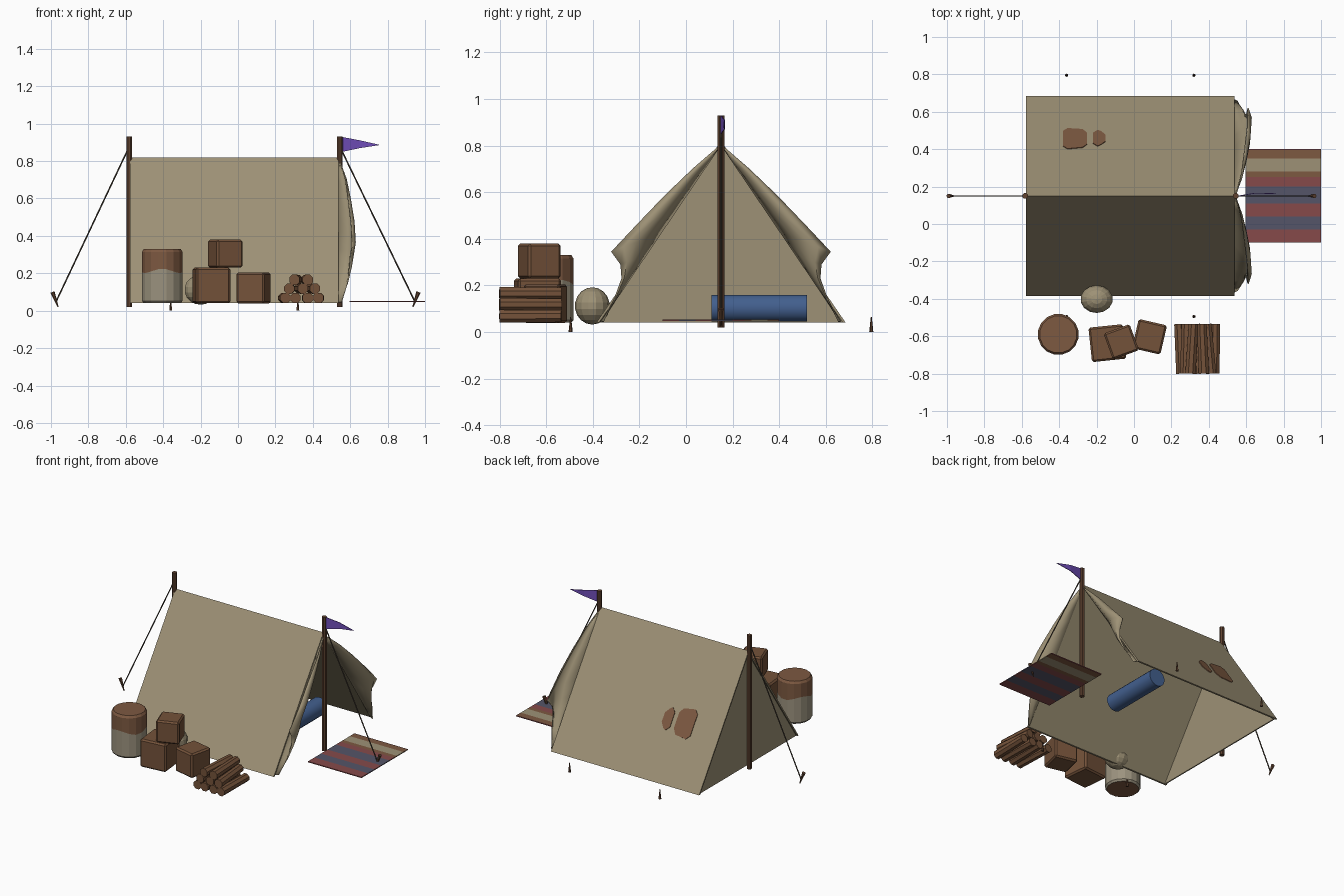
import bpy, bmesh, math, random
from mathutils import Vector, Matrix

if "Cube" in bpy.data.objects:
    bpy.data.objects.remove(bpy.data.objects["Cube"])

random.seed(3)


def mat(name, r, g, b):
    m = bpy.data.materials.new(name)
    m.diffuse_color = (r, g, b, 1)
    m.use_nodes = True
    m.node_tree.nodes["Principled BSDF"].inputs["Base Color"].default_value = m.diffuse_color
    return m


CANVAS = mat("canvas", 0.34, 0.285, 0.18)
CLOTH = mat("grey_cloth", 0.33, 0.29, 0.21)
WOOD = mat("wood", 0.175, 0.085, 0.042)
LEATHER = mat("leather", 0.205, 0.10, 0.053)
POLE = mat("dark_wood", 0.115, 0.055, 0.03)
ROPE = mat("rope", 0.07, 0.055, 0.04)
BLUE = mat("blanket_blue", 0.055, 0.115, 0.27)
RUGBLUE = mat("rug_blue", 0.09, 0.09, 0.14)
RED = mat("rug_red", 0.24, 0.068, 0.068)
PURPLE = mat("flag_purple", 0.16, 0.075, 0.48)

CY, TOP, BASE, HALF = 0.15, 0.82, 0.04, 0.535   # tent centre line, ridge, hem, half width


def obj(name, verts, faces, *mats, smooth=None, solid=0, offset=-1):
    me = bpy.data.meshes.new(name)
    me.from_pydata([tuple(v) for v in verts], [], faces)
    for m in mats:
        me.materials.append(m)
    bm = bmesh.new()
    bm.from_mesh(me)
    bmesh.ops.recalc_face_normals(bm, faces=bm.faces)
    bm.to_mesh(me)
    bm.free()
    o = bpy.data.objects.new(name, me)
    bpy.context.collection.objects.link(o)
    if solid:
        s = o.modifiers.new("thickness", "SOLIDIFY")
        s.thickness, s.offset = solid, offset
    if smooth:
        bpy.ops.object.select_all(action='DESELECT')
        o.select_set(True)
        bpy.context.view_layer.objects.active = o
        bpy.ops.object.shade_smooth_by_angle(angle=math.radians(smooth))
    return o


def rod(name, a, b, r1, r2, n, m, smooth=None):
    """Cylinder or cone between two points."""
    a, b = Vector(a), Vector(b)
    q = (b - a).to_track_quat('Z', 'Y')
    ring = [Vector((math.cos(t), math.sin(t), 0)) for t in (2 * math.pi * (i + .5) / n for i in range(n))]
    v = [a + q @ (p * r1) for p in ring] + [b + q @ (p * r2) for p in ring]
    f = [(i, (i + 1) % n, n + (i + 1) % n, n + i) for i in range(n)]
    f += [tuple(range(n))[::-1], tuple(range(n, 2 * n))]
    return obj(name, v, f, m, smooth=smooth)


def box(name, c, size, yaw, m, bevel):
    bm = bmesh.new()
    bmesh.ops.create_cube(bm, size=1, matrix=Matrix.Translation(c) @ Matrix.Rotation(math.radians(yaw), 4, 'Z')
                          @ Matrix.Diagonal((*size, 1)))
    bmesh.ops.bevel(bm, geom=bm.edges[:], offset=bevel, segments=1, affect='EDGES')
    me = bpy.data.meshes.new(name)
    bm.to_mesh(me)
    bm.free()
    me.materials.append(m)
    o = bpy.data.objects.new(name, me)
    bpy.context.collection.objects.link(o)
    return o


# Tent roof: one folded sheet of canvas
X0, X1 = -0.578, 0.538
sec = [(CY - HALF, BASE), (CY, TOP), (CY + HALF, BASE), (CY + HALF - .012, BASE), (CY, TOP - .017), (CY - HALF + .012, BASE)]
v = [(x, y, z) for x in (X0, X1) for y, z in sec]
f = [(i, (i + 1) % 6, 6 + (i + 1) % 6, 6 + i) for i in range(6)]
f += [(0, 1, 4, 5), (1, 2, 3, 4), (6, 7, 10, 11), (7, 8, 9, 10)]
obj("tent_roof", v, f, CANVAS)

# Closed rear wall
obj("rear_wall", [(-.565, CY - HALF + .012, BASE), (-.565, CY + HALF - .012, BASE), (-.565, CY, TOP - .015)],
    [(0, 1, 2)], CANVAS, solid=.008, offset=0)

# Door flaps pulled outward: grid between the roof edge and a scalloped free edge
free = [(.545, .005, .80), (.575, .12, .70), (.59, .24, .585), (.605, .36, .46), (.61, .47, .345),
        (.60, .43, .29), (.595, .425, .23), (.585, .455, .15), (.555, .505, .045)]
COLS = 5
for side, word in ((1, "back"), (-1, "front")):
    v, f = [], []
    for j, (fx, fy, fz) in enumerate(free):
        t = j / (len(free) - 1)
        for i in range(COLS):
            u = i / (COLS - 1)
            y = (HALF - .02) * t * (1 - u) + fy * u
            z = (TOP - .015 + (BASE - TOP + .02) * t) * (1 - u) + fz * u
            x = .536 * (1 - u) + fx * u + .05 * math.sin(math.pi * t) * math.sin(math.pi * u)
            v.append((x, CY + side * y, z))
    for j in range(len(free) - 1):
        for i in range(COLS - 1):
            a = j * COLS + i
            f.append((a, a + 1, a + COLS + 1, a + COLS))
    obj(word + "_door_flap", v, f, CANVAS, smooth=50, solid=.006, offset=0)

# Leather patches on the rear slope
n = Vector((0, TOP - BASE, HALF)).normalized()
for k, (xa, xb, ya, yb) in enumerate([(-.38, -.25, .40, .51), (-.22, -.152, .415, .50)]):
    c = .025
    pts = [(xa, ya + c * .6), (xa + c, ya), (xb - c, ya + c * .3), (xb, ya + c), (xb, yb - c), (xb - c, yb - c * .2),
           (xa + c, yb), (xa, yb - c * .6)]
    v = [Vector((x, y, TOP - (y - CY) * (TOP - BASE) / HALF)) + n * h for h in (-.001, .004) for x, y in pts]
    f = [tuple(range(8))[::-1], tuple(range(8, 16))] + [(i, (i + 1) % 8, 8 + (i + 1) % 8, 8 + i) for i in range(8)]
    obj(f"patch_{k}", v, f, LEATHER)

# Poles, guy ropes and their tilted stakes
for word, px, rx, s in (("rear", -.582, -.972, -1), ("door", .545, .945, 1)):
    rod(word + "_pole", (px, CY, .02), (px, CY, .93), .016, .016, 8, POLE)
    rod(word + "_guy_rope", (px + s * .01, CY, .855), (rx, CY, .05), .004, .004, 6, ROPE)
    rod(word + "_stake", (rx - s * .01, CY, .02), (rx + s * .02, CY, .10), .003, .012, 6, POLE)

# Small side stakes
for x in (-.36, .32):
    for y in (-.495, .795):
        rod("side_stake", (x, y, 0), (x, y, .065), .009, .002, 6, POLE)

# Pennant
obj("flag", [(.56, CY, .85), (.56, CY, .928), (.65, CY + .015, .869), (.65, CY + .015, .911), (.76, CY + .012, .886)],
    [(0, 2, 3, 1), (2, 4, 3)], PURPLE, solid=.004, offset=0)

# Striped rug
edges = [-.10, -.03, .04, .11, .20, .25, .28, .35, .395, .40]
cols = [2, 3, 2, 3, 2, 1, 0, 1, 2]
v = [(x, y, .05) for y in edges for x in (.597, 1.0)]
rug = obj("rug", v, [(2 * i, 2 * i + 1, 2 * i + 3, 2 * i + 2) for i in range(9)],
          CANVAS, LEATHER, RED, RUGBLUE, solid=.006, offset=0)
for p, c in zip(rug.data.polygons, cols):
    p.material_index = c

# Bedroll inside the tent
rod("bedroll", (.25, .11, .102), (.25, .52, .102), .059, .059, 16, BLUE, smooth=40)

# Barrel: cloth below a wavy edge, leather above
N = 16
prof = [(.10, .04, 0), (.11, .052, 0), (.11, .212, .012), (.11, .315, 0), (.10, .33, 0)]
v, f = [], []
for r, z, w in prof:
    for i in range(N):
        a = 2 * math.pi * (i + .5) / N
        v.append((-.405 + r * math.cos(a), -.59 + r * math.sin(a), z + w * math.sin(3 * a)))
for j in range(len(prof) - 1):
    f += [(j * N + i, j * N + (i + 1) % N, (j + 1) * N + (i + 1) % N, (j + 1) * N + i) for i in range(N)]
f += [tuple(range(N))[::-1], tuple(range(4 * N, 5 * N))]
barrel = obj("barrel", v, f, CLOTH, LEATHER)
for p in barrel.data.polygons:
    p.material_index = int(p.center.z > .24 or p.center.z < .042)

# Round sack
bm = bmesh.new()
bmesh.ops.create_uvsphere(bm, u_segments=14, v_segments=9, radius=1,
                          matrix=Matrix.Translation((-.2, -.402, .112)) @ Matrix.Diagonal((.088, .075, .08, 1)))
me = bpy.data.meshes.new("sack")
bm.to_mesh(me)
bm.free()
me.materials.append(CANVAS)
bpy.context.collection.objects.link(bpy.data.objects.new("sack", me))

# Crates
for k, (c, s, yaw) in enumerate([((-.142, -.637, .135), (.185, .185, .19), 6), ((.083, -.603, .122), (.155, .16, .165), -13),
                                 ((-.068, -.63, .305), (.148, .148, .15), 20)]):
    box(f"crate_{k}", c, s, yaw, WOOD, .01)

# Log pile
for xs, z in (((.247, .308, .37, .432), .068), ((.277, .337, .40), .118), ((.31, .368), .165)):
    for x in xs:
        d = random.uniform(-.012, .012)
        rod("log", (x - d, -.80, z), (x + d, -.535, z), .03, .028, 8, WOOD)
